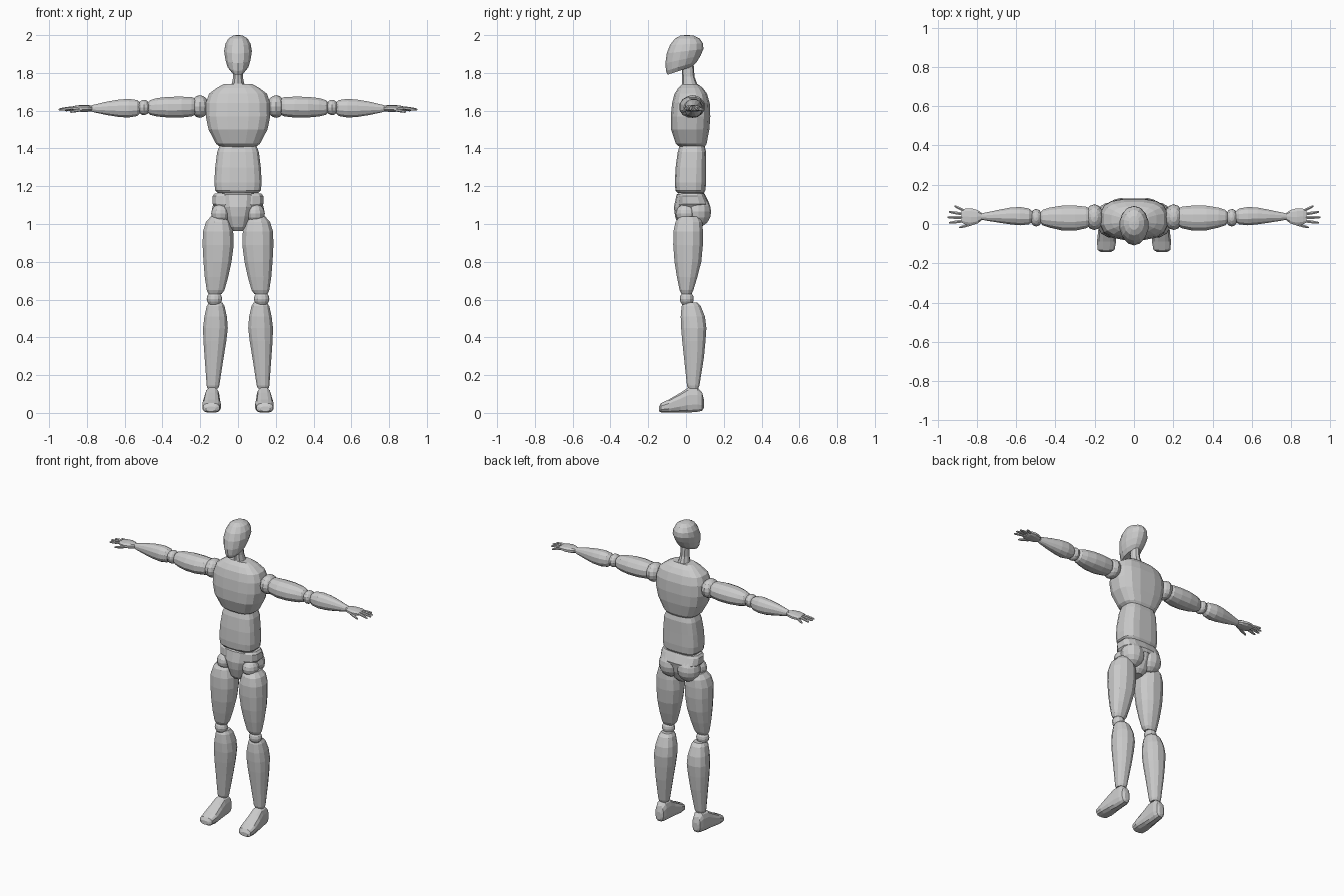
import bpy, bmesh, math
from mathutils import Vector

grey = bpy.data.materials.new("light_grey")
grey.diffuse_color = (0.6, 0.6, 0.6, 1)


def finish(name, bm, mirror):
    bmesh.ops.recalc_face_normals(bm, faces=bm.faces)
    me = bpy.data.meshes.new(name)
    bm.to_mesh(me)
    bm.free()
    me.materials.append(grey)
    ob = bpy.data.objects.new(name, me)
    bpy.context.collection.objects.link(ob)
    if mirror:
        ob.modifiers.new("mirror", 'MIRROR').use_mirror_merge = False
    return ob


def loft(name, axis, rows, sides=12, power=2.0, mirror=False):
    """Skin rows of (position, u_min, u_max, v_min, v_max[, slope along v]) along an axis.
    u, v are x, y for axis z; y, z for axis x; x, z for axis y."""
    bm = bmesh.new()
    rings = []
    for row in rows:
        t, u0, u1, v0, v1 = row[:5]
        slope = row[5] if len(row) > 5 else 0
        ring = []
        for i in range(sides):
            a = 2 * math.pi * (i + 0.5) / sides
            c, s = math.cos(a), math.sin(a)
            du = math.copysign(abs(c) ** (2 / power), c) * (u1 - u0) / 2
            dv = math.copysign(abs(s) ** (2 / power), s) * (v1 - v0) / 2
            u, v, w = (u0 + u1) / 2 + du, (v0 + v1) / 2 + dv, t + slope * dv
            ring.append(bm.verts.new({'z': (u, v, w), 'x': (w, u, v), 'y': (u, w, v)}[axis]))
        rings.append(ring)
    for a, b in zip(rings, rings[1:]):
        for i in range(sides):
            j = (i + 1) % sides
            bm.faces.new((a[i], a[j], b[j], b[i]))
    bm.faces.new(rings[0])
    bm.faces.new(rings[-1])
    return finish(name, bm, mirror)


def ball(name, centre, radii, mirror=True):
    bm = bmesh.new()
    bmesh.ops.create_uvsphere(bm, u_segments=12, v_segments=8, radius=1)
    for v in bm.verts:
        v.co = Vector(c + r * k for c, r, k in zip(centre, radii, v.co))
    return finish(name, bm, mirror)


# Head with a chin that hangs lower than the nape
loft("head", 'z', [
    (1.812, -.038, .038, -.098, .035, .33),
    (1.835, -.056, .056, -.106, .058, .30),
    (1.872, -.068, .068, -.109, .078, .22),
    (1.915, -.075, .075, -.102, .092, .12),
    (1.952, -.069, .069, -.085, .090, .05),
    (1.982, -.052, .052, -.058, .072, 0),
    (1.997, -.027, .027, -.030, .042, 0),
    (2.0, -.008, .008, -.004, .014, 0)], 14)
loft("neck", 'z', [
    (1.70, -.06, .06, -.03, .075), (1.745, -.034, .034, -.02, .058),
    (1.78, -.027, .027, -.02, .045), (1.85, -.027, .027, -.025, .04)], 10)

# Torso
loft("chest", 'z', [
    (1.408, -.095, .095, -.035, .10), (1.425, -.118, .118, -.055, .11),
    (1.50, -.158, .158, -.08, .125), (1.57, -.173, .173, -.082, .13),
    (1.64, -.172, .172, -.075, .127), (1.69, -.155, .155, -.062, .112),
    (1.72, -.115, .115, -.042, .09), (1.742, -.075, .075, -.02, .062)], 16, 2.9)
loft("abdomen", 'z', [
    (1.163, -.108, .108, -.045, .095), (1.178, -.122, .122, -.057, .104),
    (1.22, -.127, .127, -.06, .107), (1.30, -.122, .122, -.056, .107),
    (1.38, -.112, .112, -.045, .108), (1.412, -.10, .10, -.035, .10)], 16, 3.2)

# Pelvis: waist block, tapering crotch, seat and hip joints
loft("pelvis", 'z', [
    (.962, -.03, .03, -.02, .06), (.985, -.05, .05, -.04, .085),
    (1.04, -.068, .068, -.058, .11), (1.09, -.085, .085, -.064, .12),
    (1.155, -.095, .095, -.05, .10), (1.163, -.085, .085, -.04, .095)], 14, 2.5)
loft("hip_band", 'z', [
    (1.085, -.12, .12, -.035, .12), (1.105, -.136, .136, -.042, .125),
    (1.148, -.136, .136, -.038, .105), (1.162, -.125, .125, -.03, .098)], 14, 3)
ball("buttock", (.065, .065, 1.065), (.075, .068, .08))
ball("hip_joint", (.092, 0, 1.055), (.05, .055, .052))

# Legs
loft("thigh", 'z', [
    (.63, .085, .158, -.025, .03), (.65, .07, .167, -.035, .04),
    (.72, .05, .178, -.05, .062), (.80, .032, .185, -.063, .083),
    (.89, .02, .19, -.07, .092), (.96, .023, .188, -.069, .092),
    (1.01, .038, .172, -.058, .088), (1.04, .062, .145, -.035, .07)], 12, 2.3, True)
ball("knee", (.125, .004, .604), (.041, .037, .04))
loft("shin", 'z', [
    (.13, .104, .163, .01, .066), (.145, .098, .167, .004, .072),
    (.29, .075, .178, -.012, .096), (.38, .06, .185, -.022, .105),
    (.45, .052, .187, -.028, .11), (.51, .057, .18, -.03, .102),
    (.565, .07, .167, -.025, .08), (.585, .082, .155, -.015, .06)], 12, 2.3, True)
loft("foot", 'y', [
    (-.143, .118, .17, .008, .034), (-.132, .098, .186, .002, .052),
    (-.09, .09, .19, 0, .072), (-.03, .095, .183, 0, .108),
    (.01, .097, .177, 0, .135), (.06, .098, .172, .004, .136),
    (.085, .106, .164, .01, .11), (.094, .12, .15, .025, .075)], 12, 2.8, True)

# Arms
ball("shoulder", (.202, .035, 1.622), (.048, .066, .06))
loft("upper_arm", 'x', [
    (.22, -.01, .077, 1.58, 1.665), (.245, -.024, .09, 1.568, 1.673),
    (.30, -.036, .096, 1.562, 1.676), (.37, -.034, .095, 1.562, 1.675),
    (.43, -.02, .085, 1.568, 1.668), (.465, -.008, .073, 1.577, 1.657),
    (.478, .008, .058, 1.588, 1.645)], 12, 2.2, True)
ball("elbow", (.498, .032, 1.617), (.032, .045, .041))
loft("forearm", 'x', [
    (.518, .01, .066, 1.585, 1.645), (.535, -.003, .08, 1.57, 1.658),
    (.58, -.008, .088, 1.562, 1.664), (.63, -.003, .085, 1.565, 1.66),
    (.69, .006, .073, 1.575, 1.65), (.76, .018, .058, 1.59, 1.633),
    (.778, .022, .054, 1.596, 1.628)], 12, 2.2, True)

# Hands with four fingers and a thumb
loft("palm", 'x', [
    (.772, .022, .054, 1.598, 1.626), (.795, .002, .072, 1.594, 1.63),
    (.83, -.01, .082, 1.594, 1.63), (.86, -.004, .08, 1.597, 1.627),
    (.878, .006, .068, 1.602, 1.622)], 10, 2.4, True)
digits = {  # root x, y, z, then tip x, y, z
    "little_finger": (.86, .066, 1.612, .915, .092, 1.602),
    "ring_finger": (.865, .05, 1.615, .943, .062, 1.605),
    "middle_finger": (.868, .033, 1.616, .95, .034, 1.606),
    "index_finger": (.865, .016, 1.615, .943, .006, 1.605),
    "thumb": (.825, .0, 1.606, .89, -.018, 1.594)}
for name, (x0, y0, z0, x1, y1, z1) in digits.items():
    rows = []
    for t, r in ((0, .008), (.5, .0085), (.9, .0065), (1, .003)):
        x, y, z = x0 + (x1 - x0) * t, y0 + (y1 - y0) * t, z0 + (z1 - z0) * t
        rows.append((x, y - r, y + r, z - r, z + r))
    loft(name, 'x', rows, 6, 2, True)
